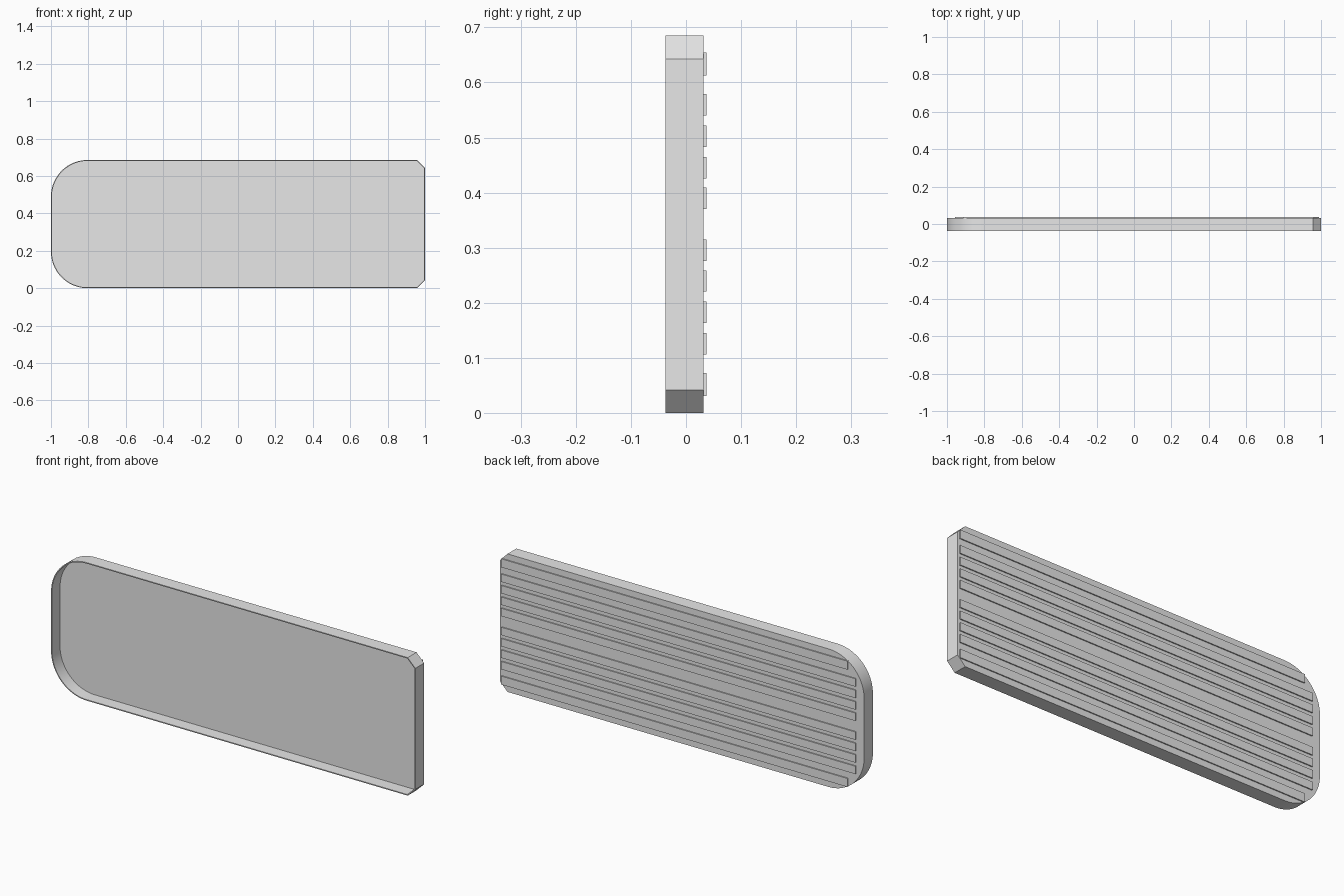
import bpy
import bmesh
from math import cos, sin, pi

cube = bpy.data.objects.get("Cube")
if cube:
    bpy.data.objects.remove(cube)

HEIGHT = 0.685
MID = HEIGHT / 2
FRONT, BACK, RIB_BACK = -0.0375, 0.0315, 0.037
WALL, FLOOR = 0.005, 0.006
RADIUS, CHAMFER = 0.195, 0.042

grey = bpy.data.materials.new("light grey")
grey.use_nodes = True
grey.diffuse_color = (0.8, 0.8, 0.8, 1)
grey.node_tree.nodes["Principled BSDF"].inputs["Base Color"].default_value = (0.8, 0.8, 0.8, 1)


def finish(bm, name):
    """Turn a bmesh into a shaded grey object."""
    bmesh.ops.recalc_face_normals(bm, faces=bm.faces)
    mesh = bpy.data.meshes.new(name)
    bm.to_mesh(mesh)
    bm.free()
    mesh.materials.append(grey)
    obj = bpy.data.objects.new(name, mesh)
    bpy.context.collection.objects.link(obj)
    bpy.ops.object.select_all(action='DESELECT')
    obj.select_set(True)
    bpy.context.view_layer.objects.active = obj
    bpy.ops.object.shade_smooth_by_angle()
    return obj


def outline(inset, steps=20):
    """Panel outline: two chamfered corners at +x, two round ones at -x."""
    x, top = 1 - inset, MID - inset
    cut, r = CHAMFER - 0.586 * inset, RADIUS - inset
    upper = [(x, top - cut), (x - cut, top)]
    for i in range(steps + 1):
        a = pi / 2 * (1 + i / steps)
        upper.append((-x + r + r * cos(a), top - r + r * sin(a)))
    return upper + [(px, -pz) for px, pz in reversed(upper)]


# Shallow tray, open to the front
bm = bmesh.new()
rings = [[bm.verts.new((x, y, z + MID)) for x, z in outline(inset)]
         for inset, y in ((0, BACK), (0, FRONT), (WALL, FRONT), (WALL, BACK - FLOOR))]
for a, b in zip(rings, rings[1:]):
    for i in range(len(a)):
        j = (i + 1) % len(a)
        bm.faces.new((a[i], a[j], b[j], b[i]))
bm.faces.new(rings[0])
bm.faces.new(rings[-1])
finish(bm, "tray")


def rib(name, x0, x1, z0, z1):
    """Thin raised strip on the back of the tray."""
    bm = bmesh.new()
    bmesh.ops.create_cube(bm, size=1)
    y0 = BACK - 0.002
    for v in bm.verts:
        v.co.x = x1 if v.co.x > 0 else x0
        v.co.y = RIB_BACK if v.co.y > 0 else y0
        v.co.z = z1 if v.co.z > 0 else z0
    finish(bm, name)


# Back ribs, mirrored about the middle: centre offset, half height, end x
RIBS = [(0.047, 0.0195, -0.956), (0.103, 0.0195, -0.956), (0.160, 0.0195, -0.956),
        (0.217, 0.0195, -0.956), (0.291, 0.021, -0.912)]
for n, (offset, half, end) in enumerate(RIBS, 1):
    for side, label in ((1, "upper"), (-1, "lower")):
        z = MID + side * offset
        rib(f"{label}_rib_{n}", end, 0.989, z - half, z + half)
